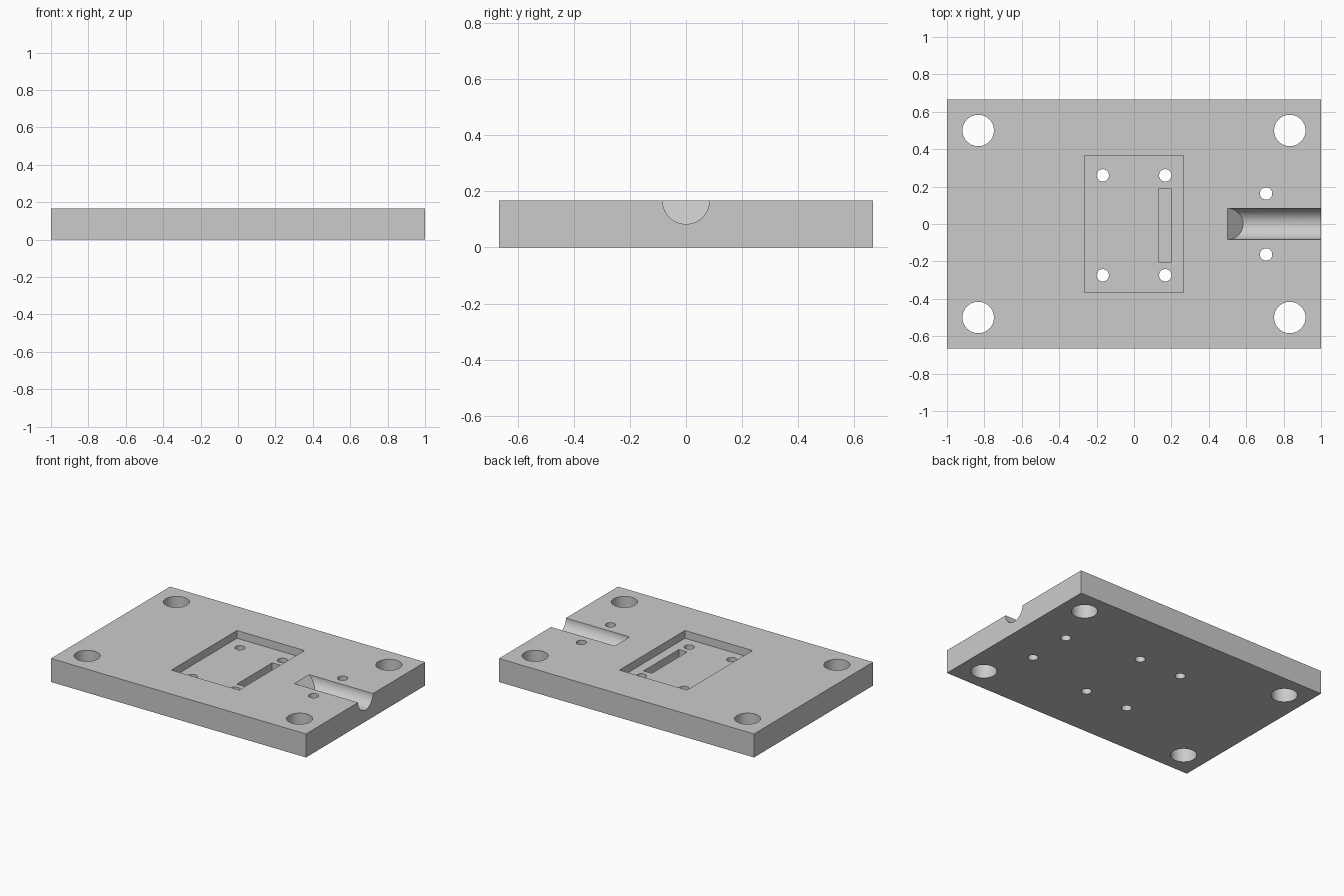
import bpy
import bmesh
from math import radians
from mathutils import Matrix

default = bpy.data.objects.get("Cube")
if default:
    bpy.data.objects.remove(default, do_unlink=True)

LENGTH, WIDTH, THICK = 2.0, 4 / 3, 1 / 6
POCKET_FLOOR = THICK - 0.055
SLOT_FLOOR = POCKET_FLOOR - 0.055
GROOVE_RADIUS = THICK / 2
ABOVE = THICK + 0.2

grey = bpy.data.materials.new("light grey metal")
grey.use_nodes = True
colour = (0.6, 0.6, 0.6, 1)
grey.diffuse_color = colour
grey.node_tree.nodes["Principled BSDF"].inputs["Base Color"].default_value = colour


def make_object(name, bm):
    mesh = bpy.data.meshes.new(name)
    bm.to_mesh(mesh)
    bm.free()
    mesh.materials.append(grey)
    obj = bpy.data.objects.new(name, mesh)
    bpy.context.collection.objects.link(obj)
    return obj


def box(name, low, high):
    bm = bmesh.new()
    size = [b - a for a, b in zip(low, high)]
    centre = [(a + b) / 2 for a, b in zip(low, high)]
    bmesh.ops.create_cube(bm, size=1, matrix=Matrix.Translation(centre) @ Matrix.Diagonal((*size, 1)))
    return make_object(name, bm)


def cylinder(name, radius, depth, matrix, segments=64):
    bm = bmesh.new()
    bmesh.ops.create_cone(bm, cap_ends=True, segments=segments, radius1=radius,
                          radius2=radius, depth=depth, matrix=matrix)
    return make_object(name, bm)


def hole(name, x, y, radius):
    return cylinder(name, radius, 1, Matrix.Translation((x, y, 0)))


# Base plate
plate = box("base_plate", (-LENGTH / 2, -WIDTH / 2, 0), (LENGTH / 2, WIDTH / 2, THICK))

# Rectangular pocket and the narrow slot in its floor
cutters = [
    box("pocket_cutter", (-0.265, -0.367, POCKET_FLOOR), (0.265, 0.367, ABOVE)),
    box("slot_cutter", (0.134, -0.205, SLOT_FLOOR), (0.199, 0.191, ABOVE)),
]

# Half-round groove, open at the left edge and sloped at its inner end
groove = cylinder("groove_cutter", GROOVE_RADIUS, 0.6,
                  Matrix.Translation((0.8, 0, THICK)) @ Matrix.Rotation(radians(90), 4, "Y"))
for v in groove.data.vertices:
    if v.co.x < 0.8:
        v.co.x = 0.5 + THICK - v.co.z
cutters.append(groove)

# Corner mounting holes, pocket screw holes and groove clamp holes
for sy in (-1, 1):
    for sx in (-1, 1):
        cutters.append(hole("corner_hole_cutter", sx * 0.833, sy * 0.5, 0.084))
        cutters.append(hole("pocket_hole_cutter", sx * 0.167, sy * 0.267 - 0.007, 0.033))
    cutters.append(hole("clamp_hole_cutter", 0.706, sy * 0.163, 0.033))

# Cut everything out of the plate
bpy.context.view_layer.objects.active = plate
plate.select_set(True)
for cutter in cutters:
    cutter.hide_render = True
    cut = plate.modifiers.new(cutter.name, "BOOLEAN")
    cut.operation = "DIFFERENCE"
    cut.solver = "EXACT"
    cut.object = cutter
    bpy.ops.object.modifier_apply(modifier=cut.name)
for cutter in cutters:
    bpy.data.objects.remove(cutter, do_unlink=True)

bpy.ops.object.shade_smooth_by_angle(angle=radians(30))
